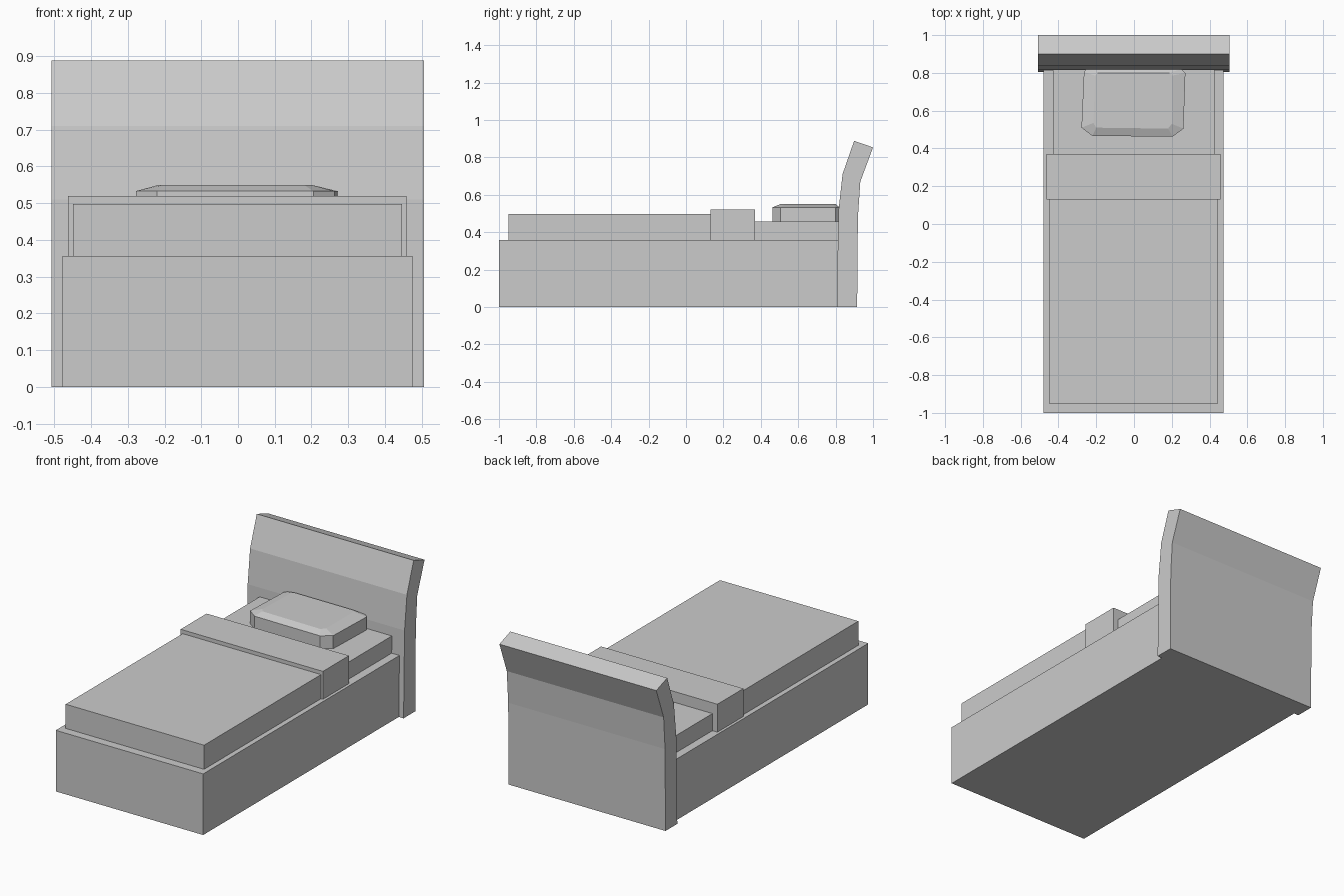
import bpy, bmesh

if "Cube" in bpy.data.objects:
    bpy.data.objects.remove(bpy.data.objects["Cube"])


def mesh_object(name, bm):
    bmesh.ops.recalc_face_normals(bm, faces=bm.faces[:])
    me = bpy.data.meshes.new(name)
    bm.to_mesh(me)
    bm.free()
    ob = bpy.data.objects.new(name, me)
    bpy.context.collection.objects.link(ob)
    return ob


def loft(name, rings):
    """Skin a stack of equal-length point rings and cap both ends."""
    bm = bmesh.new()
    loops = [[bm.verts.new(p) for p in ring] for ring in rings]
    n = len(loops[0])
    for a, b in zip(loops, loops[1:]):
        for i in range(n):
            j = (i + 1) % n
            bm.faces.new((a[i], a[j], b[j], b[i]))
    bm.faces.new(loops[0])
    bm.faces.new(loops[-1])
    return mesh_object(name, bm)


def box(name, x, y, z):
    outline = [(x[0], y[0]), (x[1], y[0]), (x[1], y[1]), (x[0], y[1])]
    return loft(name, [[(px, py, h) for px, py in outline] for h in z])


# Base and bedding
box("bed_base", (-0.478, 0.475), (-1.0, 0.82), (0.0, 0.357))
box("mattress", (-0.43, 0.425), (-0.92, 0.82), (0.357, 0.457))
box("blanket", (-0.449, 0.446), (-0.95, 0.131), (0.357, 0.498))
box("blanket_fold", (-0.462, 0.458), (0.13, 0.37), (0.357, 0.52))

# Headboard: bent side profile (y, z) extruded across x
profile = [(0.806, 0.0), (0.915, 0.0), (0.919, 0.48), (0.932, 0.67),
           (1.0, 0.853), (0.899, 0.888), (0.837, 0.71), (0.815, 0.51)]
loft("headboard", [[(x, y, z) for y, z in profile] for x in (-0.508, 0.506)])

# Pillow: chamfered outline with a softened top
outline = [(-0.22, 0.466), (0.205, 0.463), (0.262, 0.505), (0.272, 0.80),
           (0.25, 0.82), (-0.25, 0.82), (-0.265, 0.805), (-0.278, 0.51)]
top = [(-0.20, 0.51), (0.18, 0.505), (0.20, 0.53), (0.20, 0.785),
       (0.185, 0.80), (-0.19, 0.80), (-0.205, 0.785), (-0.215, 0.535)]
loft("pillow", [[(x, y, 0.455) for x, y in outline],
                [(x, y, 0.533) for x, y in outline],
                [(x, y, 0.55) for x, y in top]])
